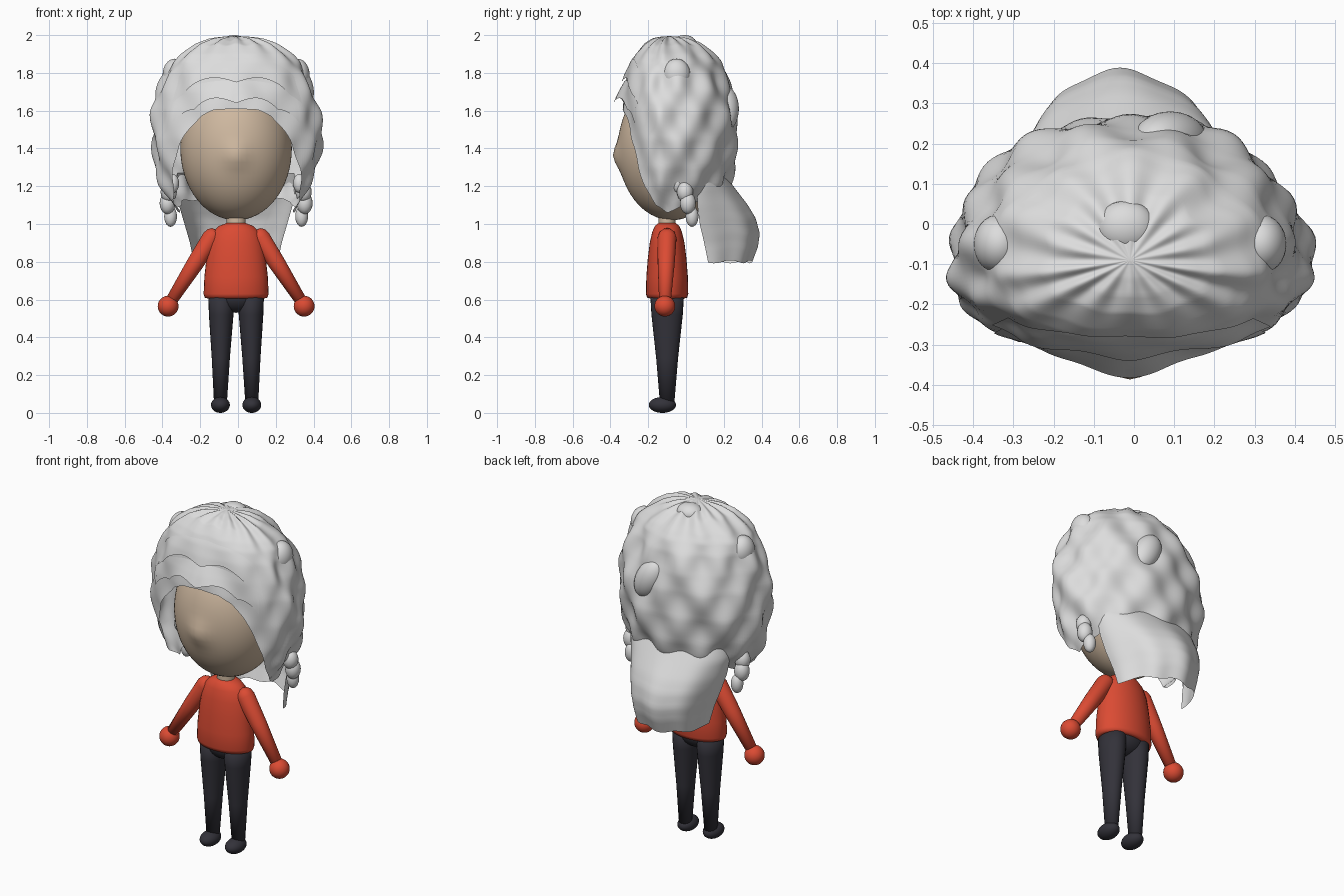
import bpy, bmesh
from math import sin, cos, pi, exp, radians
from mathutils import Vector, Matrix

if "Cube" in bpy.data.objects:
    bpy.data.objects.remove(bpy.data.objects["Cube"])

CX, CY = -0.01, -0.10


def material(name, rgb):
    m = bpy.data.materials.new(name)
    m.use_nodes = True
    m.diffuse_color = (*rgb, 1)
    m.node_tree.nodes["Principled BSDF"].inputs["Base Color"].default_value = (*rgb, 1)
    return m


HAIR = material("silver hair", (0.72, 0.72, 0.72))
SKIN = material("skin", (0.62, 0.48, 0.35))
RED = material("red sweater", (0.71, 0.07, 0.033))
DARK = material("dark trousers", (0.033, 0.032, 0.042))


def finish(name, bm, mat):
    bmesh.ops.recalc_face_normals(bm, faces=bm.faces)
    me = bpy.data.meshes.new(name)
    bm.to_mesh(me)
    bm.free()
    ob = bpy.data.objects.new(name, me)
    bpy.context.collection.objects.link(ob)
    me.materials.append(mat)
    for p in me.polygons:
        p.use_smooth = True
    return ob


def ball(name, centre, radii, mat, tilt=Matrix.Identity(4), seg=32):
    bm = bmesh.new()
    bmesh.ops.create_uvsphere(bm, u_segments=seg, v_segments=seg // 2, radius=1)
    bm.transform(Matrix.Translation(centre) @ tilt @ Matrix.Diagonal((*radii, 1)))
    return finish(name, bm, mat)


def sheet(name, fn, nu, nv, mat, closed=False):
    """Grid surface from fn(u, v), u and v in 0..1; closed joins the u ends."""
    bm = bmesh.new()
    cols = nu if closed else nu + 1
    rows = [[bm.verts.new(fn(i / nu, j / nv)) for i in range(cols)] for j in range(nv + 1)]
    for a, b in zip(rows, rows[1:]):
        for i in range(nu):
            k = (i + 1) % cols
            bm.faces.new((a[i], a[k], b[k], b[i]))
    bmesh.ops.remove_doubles(bm, verts=bm.verts, dist=1e-5)
    return finish(name, bm, mat)


def loft(name, rings, mat, matrix=Matrix.Identity(4), seg=32):
    """Capped elliptical rings (height, rx, ry) along local z."""
    def point(u, v):
        h, rx, ry = rings[round(v * (len(rings) - 1))]
        return matrix @ Vector((rx * cos(2 * pi * u), ry * sin(2 * pi * u), h))
    return sheet(name, point, seg, len(rings) - 1, mat, closed=True)


def limb_frame(start, end):
    """Local z runs from start to end."""
    turn = (end - start).to_track_quat("Z", "Y").to_matrix().to_4x4()
    return Matrix.Translation(start) @ turn


def curve(table, x):
    """Linear interpolation through (key, value) pairs in rising key order."""
    if x <= table[0][0]:
        return table[0][1]
    for (a, p), (b, q) in zip(table, table[1:]):
        if x <= b:
            return p + (q - p) * (x - a) / (b - a)
    return table[-1][1]


# Head: egg with a soft nose
head = ball("head", (CX, -0.075, 1.40), (0.295, 0.285, 0.38), SKIN, seg=64)
for v in head.data.vertices:
    if v.co.y < -0.2:
        d2 = (v.co.x - CX) ** 2 + (v.co.z - 1.36) ** 2
        v.co.y -= 0.028 * exp(-d2 / 0.004)
loft("neck", [(0.96, 0.05, 0.045), (1.06, 0.05, 0.045)], SKIN, Matrix.Translation((CX, CY, 0)))

# Hair cap: lumpy shell with an open face
WIDTH = [(1.07, 0.68), (1.2, 0.86), (1.3, 0.94), (1.45, 0.99), (1.6, 0.97), (1.7, 0.91),
         (1.8, 0.82), (1.86, 0.73), (1.9, 0.63), (1.95, 0.46), (1.975, 0.31), (1.99, 0.15), (1.995, 0)]
HEM = [(0, 1.61), (15, 1.605), (25, 1.57), (35, 1.50), (44, 1.40), (58, 1.20), (72, 1.10),
       (88, 1.06), (120, 1.12), (180, 1.15)]


def hair_point(phi, z, push=0):
    r = curve(WIDTH, z)
    c = cos(phi)
    front = max(c, 0)
    lump = 0.042 * cos(11 * phi) * cos(18 * z) + 0.02 * sin(5 * phi + 13 * z)
    rr = r ** (1 - 0.4 * front * r) + lump * min(1, r * 1.3) * (1 - 0.5 * front)
    depth = 0.25 * c ** 0.85 if c > 0 else 0.365 * c
    crease = 0.007 * cos(14 * phi) * exp(-((r - 0.35) / 0.25) ** 2) * min(1, r * 4)
    return Vector((CX + (0.45 * rr + push) * sin(phi), -0.09 - depth * rr - push * c, z + crease))


def cap(u, v):
    phi = (u * 2 - 1) * pi
    a = abs(phi)
    low = curve(HEM, a * 180 / pi) + 0.03 * sin(11 * phi) * max(0, sin(a / 2) - 0.72)
    return hair_point(phi, 1.995 - (1.995 - low) * v ** 1.6)


sheet("hair_cap", cap, 160, 64, HAIR, closed=True)


# Fringe: two flared, scalloped layers over the forehead
def fringe(top, hem, flare, spread, waves):
    def point(u, v):
        phi = (u * 2 - 1) * radians(spread)
        edge = 1 - abs(u * 2 - 1) ** 3
        z_low = hem + 0.03 * abs(sin(waves * phi)) - 0.14 * (1 - edge)
        push = 0.004 + v * edge * (0.012 + flare * exp(-(phi / 0.25) ** 2))
        return hair_point(phi, top + (z_low - top) * v - 0.1 * (1 - edge) * (1 - v), push)
    return point


sheet("fringe_lower", fringe(1.76, 1.64, 0.035, 48, 6), 48, 10, HAIR)
sheet("fringe_upper", fringe(1.88, 1.75, 0.004, 52, 4.5), 48, 10, HAIR)

# Hanging back hair: curved, rippled sheet
BACK = [(0.8, 0.345), (0.88, 0.375), (0.95, 0.385), (1.03, 0.365), (1.1, 0.325), (1.2, 0.25), (1.27, 0.20)]
SPAN = [(0.8, 0.22), (0.9, 0.24), (1.0, 0.27), (1.1, 0.30), (1.2, 0.32), (1.27, 0.31)]
EDGE = [(0.8, 0.10), (1.0, 0.05), (1.1, 0.04), (1.27, 0.05)]


def back_sheet(u, v):
    s = (u * 2 - 1) * 1.5
    z = 1.27 - 0.47 * v
    y0 = curve(EDGE, z)
    ripple = 1 + 0.025 * cos(9 * s) * v
    return Vector((CX - 0.025 * cos(s) + curve(SPAN, z) * sin(s) * ripple,
                   y0 + (curve(BACK, z) - y0) * cos(s) * ripple, z + 0.008 * sin(8 * s) * v))


sheet("back_hair", back_sheet, 56, 24, HAIR)

# Rounded tufts on the hair
ball("crown_tuft", (-0.02, -0.008, 1.95), (0.075, 0.066, 0.05), HAIR)
ball("back_tuft", (0.09, 0.205, 1.61), (0.08, 0.075, 0.13), HAIR, Matrix.Rotation(radians(-28), 4, "Y"))

# Torso and hips
loft("sweater", [(0.612, 0, 0), (0.606, 0.15, 0.09), (0.61, 0.166, 0.106), (0.63, 0.172, 0.112),
                 (0.72, 0.168, 0.110), (0.82, 0.157, 0.102), (0.90, 0.143, 0.092), (0.96, 0.122, 0.078),
                 (0.99, 0.09, 0.064), (1.005, 0.05, 0.045), (1.005, 0, 0)],
     RED, Matrix.Translation((CX, CY, 0)))
ball("hips", (CX, CY, 0.62), (0.13, 0.09, 0.09), DARK)

# Paired parts
for side, s in (("left", 1), ("right", -1)):
    ball(side + "_tuft", (CX + 0.325 * s, -0.05, 1.79), (0.064, 0.074, 0.085), HAIR)

    shoulder, wrist = Vector((CX + 0.125 * s, CY, 0.935)), Vector((CX + 0.355 * s, CY - 0.012, 0.575))
    n = (wrist - shoulder).length
    loft(side + "_arm", [(-0.04, 0, 0), (-0.035, 0.025, 0.025), (-0.018, 0.042, 0.042), (0.01, 0.05, 0.05),
                         (n * 0.4, 0.045, 0.045), (n, 0.03, 0.03), (n, 0, 0)],
         RED, limb_frame(shoulder, wrist), 24)
    ball(side + "_hand", wrist + Vector((0.005 * s, 0, -0.01)), (0.055, 0.055, 0.055), RED)

    hip, ankle = Vector((CX + 0.078 * s, CY, 0.64)), Vector((CX + 0.083 * s, CY, 0.05))
    loft(side + "_leg", [(0, 0, 0), (0, 0.09, 0.07), (0.12, 0.083, 0.065), (0.35, 0.058, 0.048),
                         (0.59, 0.038, 0.034), (0.59, 0, 0)], DARK, limb_frame(hip, ankle), 24)
    ball(side + "_foot", (CX + 0.083 * s, CY - 0.025, 0.042), (0.05, 0.072, 0.042), DARK)

    # Beaded braid hanging by the ear
    for i, (x, y, z, r, h) in enumerate([(0.335, -0.045, 1.215, 0.033, 0.05), (0.357, -0.005, 1.17, 0.043, 0.055),
                                         (0.363, 0.01, 1.11, 0.042, 0.058), (0.347, 0.032, 1.04, 0.034, 0.055)]):
        ball(f"{side}_braid_bead_{i + 1}", (CX + x * s, y, z), (r, r, h), HAIR, seg=20)
